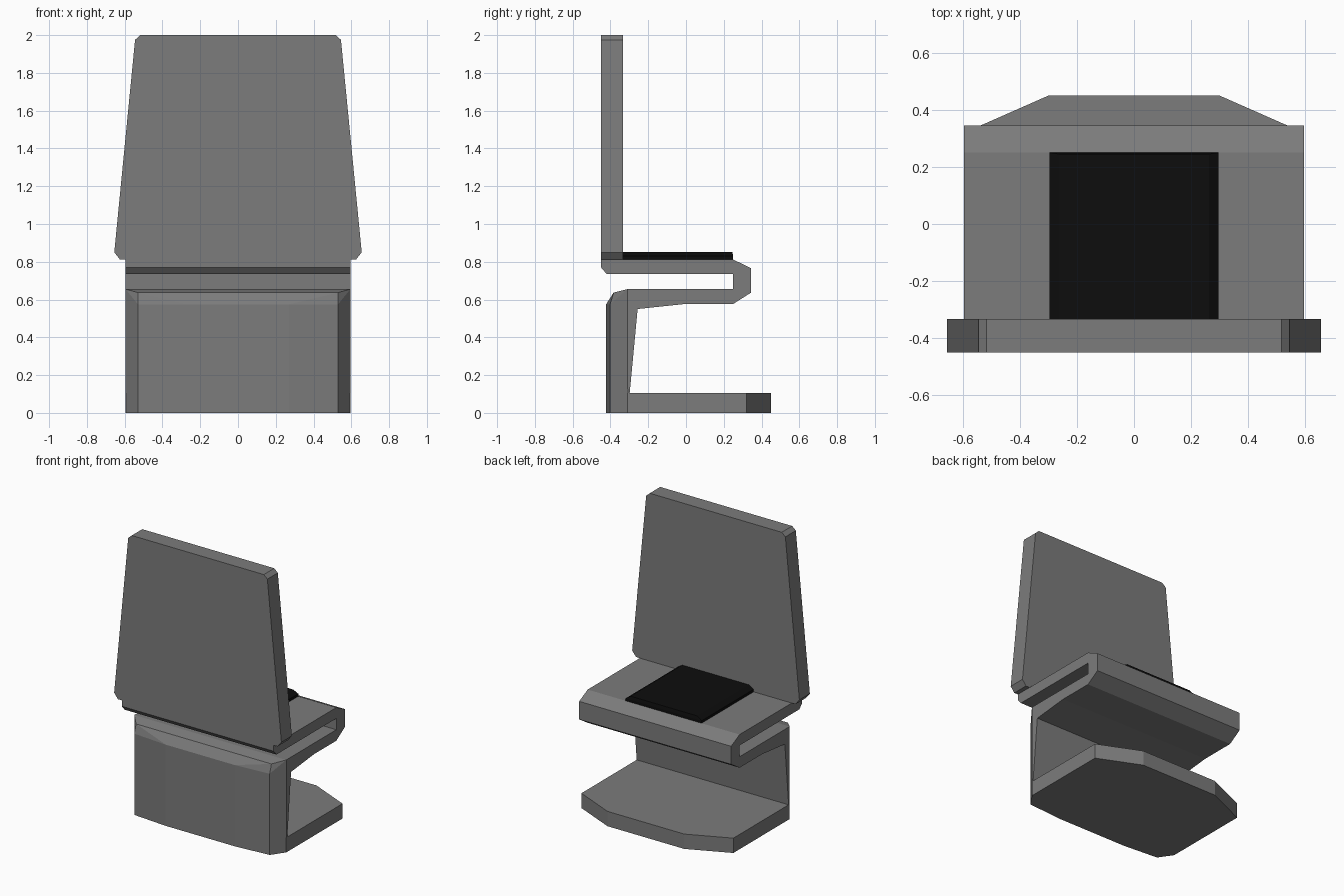
import bpy, bmesh

if "Cube" in bpy.data.objects:
    bpy.data.objects.remove(bpy.data.objects["Cube"])


def material(name, rgb):
    m = bpy.data.materials.new(name)
    m.diffuse_color = (*rgb, 1)
    m.use_nodes = True
    m.node_tree.nodes["Principled BSDF"].inputs["Base Color"].default_value = m.diffuse_color
    return m


GREY = material("grey_shell", (0.2, 0.2, 0.2))
BLACK = material("black_pad", (0.004, 0.004, 0.004))


def finish(name, bm, mat):
    bmesh.ops.recalc_face_normals(bm, faces=bm.faces)
    me = bpy.data.meshes.new(name)
    bm.to_mesh(me)
    bm.free()
    me.materials.append(mat)
    ob = bpy.data.objects.new(name, me)
    bpy.context.collection.objects.link(ob)
    return ob


def prism(name, profile, a, b, axis, mat):
    """Extrude a 2D profile from a to b along the given axis."""
    bm = bmesh.new()

    def co(p, d):
        q = list(p)
        q.insert(axis, d)
        return q
    f = bm.faces.new([bm.verts.new(co(p, a)) for p in profile])
    ext = bmesh.ops.extrude_face_region(bm, geom=[f])
    move = [0, 0, 0]
    move[axis] = b - a
    vs = [v for v in ext["geom"] if isinstance(v, bmesh.types.BMVert)]
    bmesh.ops.translate(bm, vec=move, verts=vs)
    return finish(name, bm, mat)


def hull(name, half, mat):
    """Convex solid from points mirrored across x."""
    bm = bmesh.new()
    for x, y, z in half:
        for s in (-1, 1):
            bm.verts.new((s * x, y, z))
    r = bmesh.ops.convex_hull(bm, input=bm.verts[:])
    loose = [v for v in bm.verts if not v.link_faces]
    bmesh.ops.delete(bm, geom=loose, context="VERTS")
    bmesh.ops.dissolve_limit(bm, angle_limit=0.02, verts=bm.verts[:], edges=bm.edges[:])
    return finish(name, bm, mat)


def mirrored(half):
    return half + [(-x, y) for x, y in reversed(half)]


# foot plate with tapered nose
prism("foot_plate", mirrored([(0.595, -0.31), (0.595, 0.32), (0.3, 0.45)]), 0, 0.105, 2, GREY)

# upright post with slightly bowed face and chamfered corners
hull("post", [
    (0.27, -0.423, 0), (0.53, -0.402, 0), (0.595, -0.308, 0),
    (0.27, -0.423, 0.575), (0.53, -0.402, 0.575), (0.595, -0.256, 0.55),
    (0.27, -0.388, 0.637), (0.53, -0.383, 0.637),
    (0.595, -0.31, 0.655), (0.595, -0.256, 0.655)], GREY)

# folded seat with slot, drawn as a side profile (y, z)
prism("folded_seat", [
    (-0.45, 0.812), (-0.45, 0.77), (-0.42, 0.735), (0.25, 0.735),
    (0.25, 0.655), (-0.31, 0.655), (-0.256, 0.55), (0, 0.577),
    (0.25, 0.577), (0.345, 0.637), (0.345, 0.765), (0.25, 0.812)],
    -0.595, 0.595, 0, GREY)

# tall tapered backrest, front outline (x, z)
prism("backrest", mirrored([(0.625, 0.812), (0.655, 0.85), (0.545, 1.975), (0.517, 2.0)]),
      -0.45, -0.333, 1, GREY)

# cushion with sloped sides
hull("cushion", [(x, y, z) for x, y0, y1, z in (
    (0.297, -0.333, 0.25, 0.811), (0.297, -0.333, 0.25, 0.83),
    (0.262, -0.333, 0.245, 0.852)) for y in (y0, y1)], BLACK)
